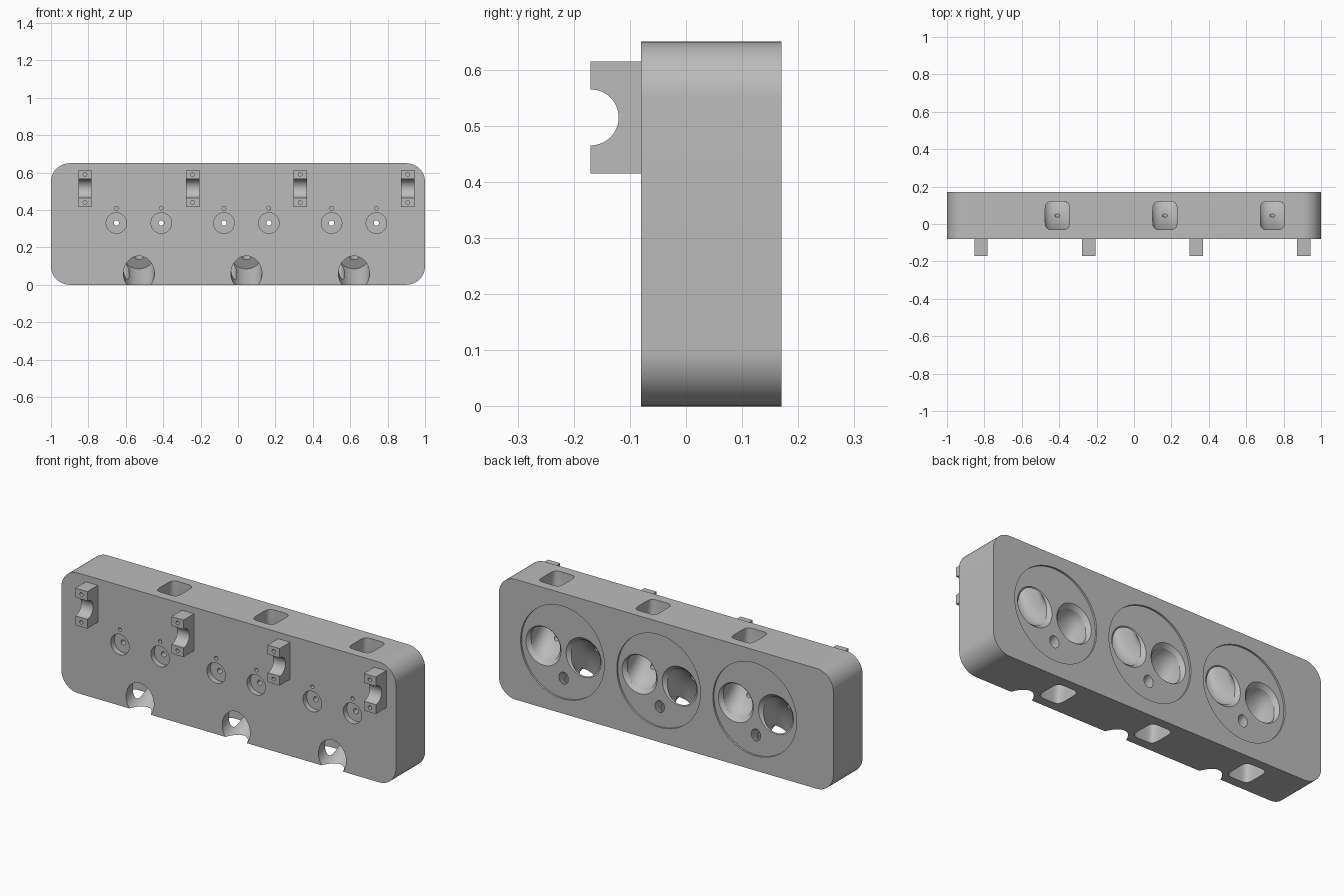
import bpy, bmesh, math
from mathutils import Matrix, Vector

if "Cube" in bpy.data.objects:
    bpy.data.objects.remove(bpy.data.objects["Cube"], do_unlink=True)

metal = bpy.data.materials.new("cast_grey")
metal.use_nodes = True
GREY = (0.5, 0.5, 0.5, 1)
metal.diffuse_color = GREY
metal.node_tree.nodes["Principled BSDF"].inputs["Base Color"].default_value = GREY

FRONT, BACK, TOP = -0.08, 0.17, 0.65
VALVE_Z, VALVE_DX = 0.33, 0.12
FLOOR = 0.16                       # chamber recess floor


def add_object(name, bm):
    bmesh.ops.recalc_face_normals(bm, faces=bm.faces)
    mesh = bpy.data.meshes.new(name)
    bm.to_mesh(mesh)
    bm.free()
    mesh.materials.append(metal)
    obj = bpy.data.objects.new(name, mesh)
    bpy.context.collection.objects.link(obj)
    return obj


def rod(start, end, r1, r2=None, sides=48):
    """Cylinder or cone between two points."""
    a, b = Vector(start), Vector(end)
    turn = (b - a).to_track_quat('Z', 'Y').to_matrix().to_4x4()
    bm = bmesh.new()
    bmesh.ops.create_cone(bm, cap_ends=True, segments=sides, radius1=r1,
                          radius2=r1 if r2 is None else r2, depth=(b - a).length,
                          matrix=Matrix.Translation((a + b) / 2) @ turn)
    return add_object("cutter", bm)


def extrude(name, outline, offset):
    bm = bmesh.new()
    face = bm.faces.new([bm.verts.new(p) for p in outline])
    moved = bmesh.ops.extrude_face_region(bm, geom=[face])
    verts = [v for v in moved["geom"] if isinstance(v, bmesh.types.BMVert)]
    bmesh.ops.translate(bm, verts=verts, vec=offset)
    return add_object(name, bm)


def port(x, face_z):
    """Curved duct from a rounded slot in the top or bottom face to a valve seat."""
    out = 1 if face_z > VALVE_Z else -1
    outer_z, inner_z = VALVE_Z - out * 0.09, VALVE_Z + out * 0.09
    steps, sides = 20, 48
    sections = []
    for i in range(steps + 1):
        t = math.pi / 2 * i / steps
        c, s = math.cos(t), math.sin(t)
        outer = Vector((0, BACK - 0.2 * c, face_z + (outer_z - face_z) * s))
        inner = Vector((0, BACK - 0.05 * c, face_z + (inner_z - face_z) * s))
        k = i / steps
        sections.append(((outer + inner) / 2, (inner - outer) / 2, 0.065 + 0.025 * k, 0.4 + 0.6 * k))
    first, last = sections[0], sections[-1]
    sections.insert(0, (first[0] + Vector((0, 0, out * 0.02)),) + first[1:])
    sections.append((last[0] + Vector((0, 0.02, 0)),) + last[1:])
    bm = bmesh.new()
    rings = []
    for mid, half, width, power in sections:
        ring = []
        for j in range(sides):
            a = 2 * math.pi * (j + 0.5) / sides
            u = math.copysign(abs(math.cos(a)) ** power, math.cos(a))
            v = math.copysign(abs(math.sin(a)) ** power, math.sin(a))
            ring.append(bm.verts.new(mid + half * v + Vector((x + width * u, 0, 0))))
        rings.append(ring)
    for r0, r1 in zip(rings, rings[1:]):
        for j in range(sides):
            n = (j + 1) % sides
            bm.faces.new((r0[j], r0[n], r1[n], r1[j]))
    bm.faces.new(rings[0])
    bm.faces.new(rings[-1])
    return add_object("cutter", bm)


def cut(target, cutters):
    for cutter in cutters:
        mod = target.modifiers.new("cut", 'BOOLEAN')
        mod.operation, mod.solver, mod.object = 'DIFFERENCE', 'EXACT', cutter
    mesh = bpy.data.meshes.new_from_object(
        target.evaluated_get(bpy.context.evaluated_depsgraph_get()))
    target.modifiers.clear()
    target.data = mesh
    for cutter in cutters:
        bpy.data.objects.remove(cutter, do_unlink=True)


# Main block: rounded rectangle extruded front to back
radius, outline = 0.1, []
corners = [(1 - radius, TOP - radius), (radius - 1, TOP - radius),
           (radius - 1, radius), (1 - radius, radius)]
for q, (cx, cz) in enumerate(corners):
    for i in range(13):
        a = math.pi / 2 * (q + i / 12)
        outline.append((cx + radius * math.cos(a), FRONT, cz + radius * math.sin(a)))
block = extrude("head_block", outline, (0, BACK - FRONT, 0))

# Chambers, ports, valve bores and plug wells, one set per cylinder
cutters = []
tilt = math.radians(28)
axis = Vector((0, math.cos(tilt), math.sin(tilt)))
for cx in (-0.53, 0.045, 0.62):
    cutters.append(rod((cx, FLOOR, VALVE_Z), (cx, 0.2, VALVE_Z), 0.25, sides=96))
    for side in (-1, 1):
        x = cx + side * VALVE_DX
        cutters += [
            port(x, TOP if side > 0 else 0),
            rod((x, 0.14, VALVE_Z), (x, 0.169, VALVE_Z), 0.085, 0.114),
            rod((x, -0.1, VALVE_Z), (x, FRONT + 0.03, VALVE_Z), 0.055),
            rod((x, -0.1, VALVE_Z), (x, 0.15, VALVE_Z), 0.014, sides=24),
            rod((x, -0.1, 0.41), (x, FRONT + 0.04, 0.41), 0.01, sides=24)]
    mouth = Vector((cx, FRONT, 0.06))
    cutters += [rod(mouth - axis * 0.15, mouth + axis * 0.21, 0.083),
                rod(mouth, mouth + axis * 0.3, 0.028, sides=32)]
cut(block, cutters)

# Camshaft bearing saddles
saddles = []
for n, x in enumerate((-0.818, -0.243, 0.332, 0.907)):
    z0, z1, mid = 0.415, 0.615, 0.515
    pts = [(FRONT, z0), (-0.17, z0)]
    for i in range(25):
        a = math.pi * i / 24 - math.pi / 2
        pts.append((-0.17 + 0.05 * math.cos(a), mid + 0.05 * math.sin(a)))
    pts += [(-0.17, z1), (FRONT, z1)]
    saddle = extrude(f"bearing_saddle_{n + 1}", [(x - 0.036, y, z) for y, z in pts], (0.072, 0, 0))
    cut(saddle, [rod((x, -0.2, z), (x, -0.11, z), 0.01, sides=24) for z in (0.44, 0.59)])
    saddles.append(saddle)

# Smooth curved walls, keep edges sharp
bpy.ops.object.select_all(action='DESELECT')
for obj in [block] + saddles:
    obj.select_set(True)
bpy.context.view_layer.objects.active = block
bpy.ops.object.shade_smooth_by_angle()
